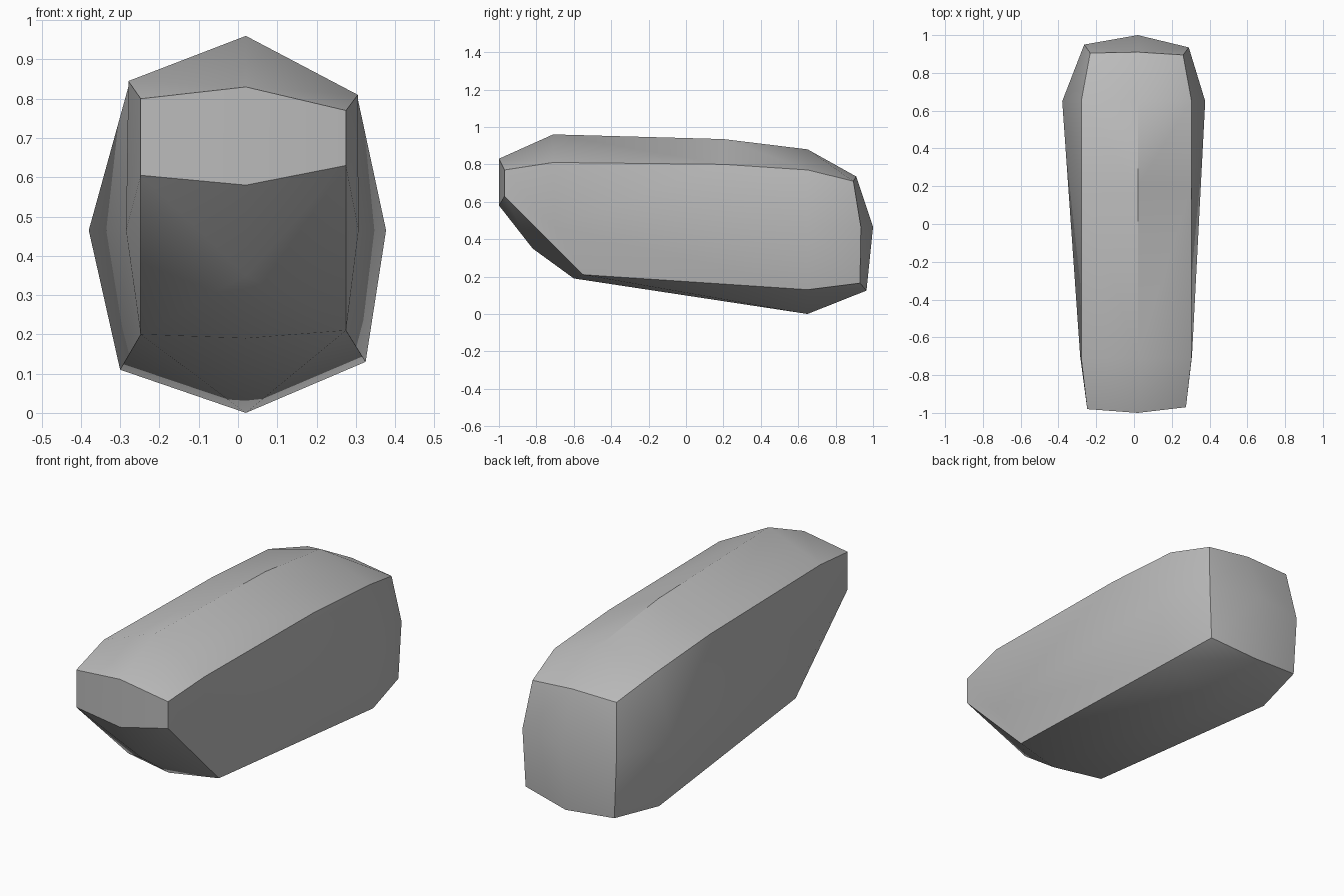
import bpy
import bmesh

old = bpy.data.objects.get("Cube")
if old:
    bpy.data.objects.remove(old, do_unlink=True)

CENTRE_X = 0.02

# Cross stations around the hull: centre (y, z), rim (half width, y, z), left rim growth (y, z)
stations = {
    "front_top":    ((-1.00, 0.83), (0.255, -0.97, 0.77), (-0.01, 0.03)),
    "top_front":    ((-0.71, 0.96), (0.285, -0.71, 0.81), (0, 0.035)),
    "top_middle":   ((0.20, 0.935), (0.285, 0.20, 0.80), (0, 0.03)),
    "top_rear":     ((0.65, 0.88), (0.285, 0.65, 0.77), (0, 0.03)),
    "back_top":     ((0.91, 0.735), (0.24, 0.895, 0.71), (0.01, 0.02)),
    "back_middle":  ((1.00, 0.465), (0.27, 0.935, 0.465), (0.015, 0)),
    "back_bottom":  ((0.965, 0.125), (0.255, 0.93, 0.165), (0.015, -0.02)),
    "bottom_rear":  ((0.65, 0.00), (0.305, 0.65, 0.13), (0, -0.02)),
    "bottom_front": ((-0.60, 0.19), (0.255, -0.55, 0.21), (0, -0.01)),
    "chin":         ((-0.82, 0.35), None, None),
    "front_bottom": ((-1.00, 0.58), (0.255, -0.97, 0.63), (-0.01, -0.025)),
}
names = list(stations)
bm = bmesh.new()
sharp = []


def add_face(*verts):
    unique = list(dict.fromkeys(verts))
    if len(unique) > 2:
        bm.faces.new(unique)


# Centre line all the way round
centre = {n: bm.verts.new((CENTRE_X, *s[0])) for n, s in stations.items()}


def build_half(side):
    """Skin one half: the crowned band, then the bulging flank."""
    left = side < 0
    rim = {}
    for name, (_, edge, grow) in stations.items():
        if edge is None:
            rim[name] = rim["bottom_front"]
            continue
        width, y, z = edge
        if left:
            width, y, z = width * 1.05, y + grow[0], z + grow[1]
        rim[name] = bm.verts.new((CENTRE_X + side * width, y, z))

    # Band between centre line and rim
    for a, b in zip(names, names[1:] + names[:1]):
        add_face(centre[a], centre[b], rim[b], rim[a])
        sharp.append((rim[a], rim[b]))
    for name in ("front_top", "front_bottom", "back_top", "back_bottom"):
        sharp.append((centre[name], rim[name]))

    # Flank fans out from two bulge points
    fore = bm.verts.new((CENTRE_X + side * (0.305 if left else 0.287), -0.70, 0.465))
    aft = bm.verts.new((CENTRE_X + side * (0.40 if left else 0.357), 0.65, 0.465))
    for hub, loop in (
        (fore, ("bottom_front", "front_bottom", "front_top", "top_front")),
        (aft, ("top_middle", "top_rear", "back_top", "back_middle",
               "back_bottom", "bottom_rear")),
    ):
        for a, b in zip(loop, loop[1:]):
            add_face(hub, rim[a], rim[b])
    add_face(fore, rim["top_front"], rim["top_middle"])
    add_face(fore, rim["top_middle"], aft)
    add_face(fore, aft, rim["bottom_rear"])
    add_face(fore, rim["bottom_rear"], rim["bottom_front"])


for side in (1, -1):
    build_half(side)

# Crisp creases: rims, end faces and the roof ridge
sharp += [(centre["top_front"], centre["top_middle"]),
          (centre["top_middle"], centre["top_rear"])]
bmesh.ops.recalc_face_normals(bm, faces=bm.faces)
for face in bm.faces:
    face.smooth = True
for a, b in sharp:
    edge = bm.edges.get((a, b)) if a is not b else None
    if edge:
        edge.smooth = False

mesh = bpy.data.meshes.new("faceted_body")
bm.to_mesh(mesh)
bm.free()
body = bpy.data.objects.new("faceted_body", mesh)
bpy.context.collection.objects.link(body)

# Plain grey
grey = bpy.data.materials.new("plain_grey")
grey.use_nodes = True
colour = (0.5, 0.5, 0.5, 1)
grey.diffuse_color = colour
grey.node_tree.nodes["Principled BSDF"].inputs["Base Color"].default_value = colour
mesh.materials.append(grey)
